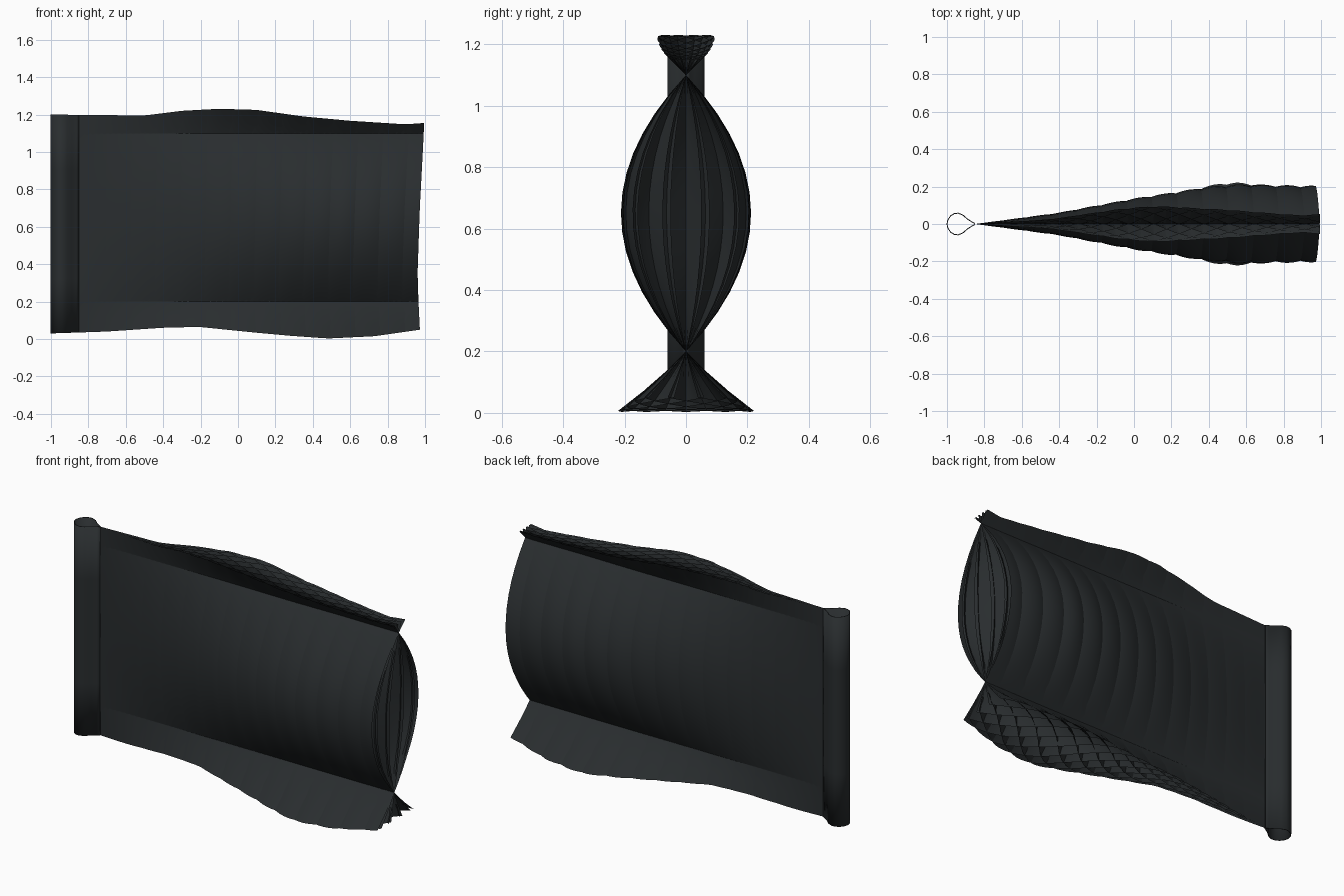
import bpy, math

if "Cube" in bpy.data.objects:
    bpy.data.objects.remove(bpy.data.objects["Cube"])

LAYERS, LENGTH = 10, 1.35      # overlapping wave sheets, wavelength
NX, NZ = 60, 18
X0 = -0.85                     # where the sleeve seam meets the cloth

mat = bpy.data.materials.new("dark_cloth")
mat.diffuse_color = (0.022, 0.026, 0.028, 1)
mat.use_nodes = True
mat.node_tree.nodes["Principled BSDF"].inputs["Base Color"].default_value = mat.diffuse_color

TOP = [(-1, 1.2), (-0.5, 1.195), (-0.3, 1.22), (-0.1, 1.231), (0.1, 1.225),
       (0.35, 1.19), (0.6, 1.167), (0.9, 1.148), (1, 1.155)]
BOTTOM = [(-1, 0.03), (-0.7, 0.04), (-0.4, 0.06), (-0.2, 0.065), (0.1, 0.035),
          (0.3, 0.017), (0.5, 0.003), (0.75, 0.015), (1, 0.05)]
END = [(0, 0.975), (0.2, 0.965), (0.35, 0.96), (0.7, 0.972), (1, 0.988), (1.25, 1.0)]
AMP = [(X0, 0), (-0.4, 0.06), (0, 0.135), (0.4, 0.198), (0.58, 0.213), (1, 0.205)]


def interp(points, t):
    """Piecewise-linear lookup."""
    for (a, u), (b, v) in zip(points, points[1:]):
        if t <= b:
            return u + (v - u) * max(0, (t - a) / (b - a))
    return points[-1][1]


def grid_object(name, func, nu, nv):
    """Open sheet from a function of two 0..1 parameters."""
    verts = [func(i / nu, j / nv) for i in range(nu + 1) for j in range(nv + 1)]
    faces = []
    for i in range(nu):
        for j in range(nv):
            a = i * (nv + 1) + j
            faces.append((a, a + nv + 1, a + nv + 2, a + 1))
    me = bpy.data.meshes.new(name)
    me.from_pydata(verts, [], faces)
    me.materials.append(mat)
    ob = bpy.data.objects.new(name, me)
    bpy.context.collection.objects.link(ob)
    return ob


def smooth(ob):
    bpy.ops.object.select_all(action='DESELECT')
    ob.select_set(True)
    bpy.context.view_layer.objects.active = ob
    bpy.ops.object.shade_smooth_by_angle(angle=math.radians(30))


# Waving cloth: sheets at successive phases, crossing at z = 0.2 and 1.1
def sheet(phase):
    def f(u, v):
        x = X0 + (1 - X0) * u
        lo, hi = interp(BOTTOM, x), interp(TOP, x)
        z = lo + (hi - lo) * v
        bow = 1 - ((z - 0.65) / 0.45) ** 2
        wave = math.sin(2 * math.pi * (x - 0.58) / LENGTH + phase + math.pi / 2)
        y = interp(AMP, x) * wave * bow
        x = X0 + (interp(END, z) - X0) * u
        return (x, y, z)
    return f


for k in range(LAYERS):
    smooth(grid_object(f"flag_layer_{k + 1}", sheet(2 * math.pi * k / LAYERS), NX, NZ))

# Teardrop pole sleeve, open at both ends
HALF = [(-1, 0), (-0.995, 0.022), (-0.98, 0.044), (-0.96, 0.056), (-0.94, 0.058),
        (-0.915, 0.048), (-0.89, 0.026), (-0.865, 0.01), (X0, 0.002)]
LOOP = HALF[::-1] + [(x, -y) for x, y in HALF[1:]]


def sleeve(u, v):
    x, y = LOOP[round(u * (len(LOOP) - 1))]
    lo, hi = interp(BOTTOM, x), interp(TOP, x)
    return (x, y, lo + (hi - lo) * v)


ob = grid_object("pole_sleeve", sleeve, len(LOOP) - 1, 4)
smooth(ob)
mod = ob.modifiers.new("thickness", 'SOLIDIFY')
mod.thickness = 0.005
mod.offset = 0
